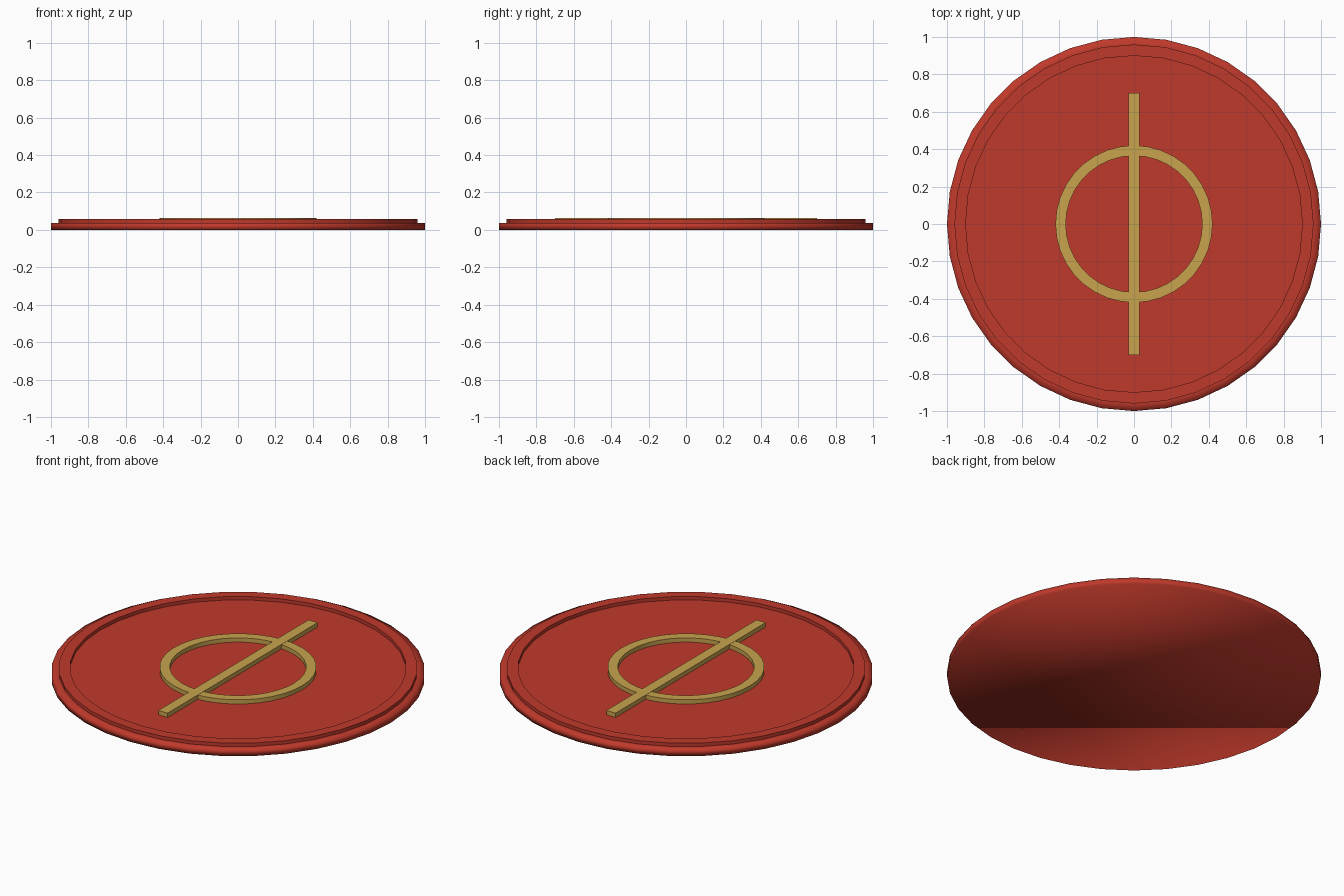
import bpy
import bmesh
from math import cos, sin, tau

cube = bpy.data.objects.get("Cube")
if cube:
    bpy.data.objects.remove(cube, do_unlink=True)

SIDES = 36
STEP, RIM, EMBLEM = 0.038, 0.058, 0.063   # heights of base, raised rim and emblem


def material(name, color):
    m = bpy.data.materials.new(name)
    m.use_nodes = True
    m.diffuse_color = color
    m.node_tree.nodes["Principled BSDF"].inputs["Base Color"].default_value = color
    return m


def lathe(name, profile, mat, closed=False, soft=()):
    """Turn (radius, height) points about z; edges of the rings in soft stay smooth."""
    bm = bmesh.new()
    rings = [[bm.verts.new((r * cos(tau * i / SIDES), r * sin(tau * i / SIDES), z))
              for i in range(SIDES)] for r, z in profile]
    pairs = list(zip(rings, rings[1:]))
    if closed:
        pairs.append((rings[-1], rings[0]))
    else:
        bm.faces.new(rings[0][::-1])
        bm.faces.new(rings[-1])
    for a, b in pairs:
        for i in range(SIDES):
            j = (i + 1) % SIDES
            bm.faces.new((a[i], a[j], b[j], b[i]))
    bmesh.ops.recalc_face_normals(bm, faces=bm.faces)
    for f in bm.faces:
        f.smooth = True
    for k, ring in enumerate(rings):
        for i in range(SIDES):
            edge = bm.edges.get((ring[i], ring[(i + 1) % SIDES]))
            edge.smooth = k in soft
    return finish(name, bm, mat)


def finish(name, bm, mat):
    mesh = bpy.data.meshes.new(name)
    bm.to_mesh(mesh)
    bm.free()
    mesh.materials.append(mat)
    obj = bpy.data.objects.new(name, mesh)
    bpy.context.collection.objects.link(obj)
    return obj


red = material("red", (0.527, 0.041, 0.024, 1))
gold = material("gold", (0.58, 0.37, 0.075, 1))

# Disc with a stepped edge, a raised rim and a sunken floor
lathe("disc", [(1, 0), (1, STEP), (0.96, STEP), (0.96, RIM), (0.9, RIM), (0.9, STEP)],
      red, soft=(0, 1))

# Emblem ring
lathe("emblem_ring", [(0.42, STEP), (0.42, EMBLEM), (0.365, EMBLEM), (0.365, STEP)],
      gold, closed=True)

# Emblem bar
bm = bmesh.new()
bmesh.ops.create_cube(bm, size=1)
height = EMBLEM + 0.001 - STEP
bmesh.ops.scale(bm, vec=(0.06, 1.4, height), verts=bm.verts)
bmesh.ops.translate(bm, vec=(0, 0, STEP + height / 2), verts=bm.verts)
finish("emblem_bar", bm, gold)
